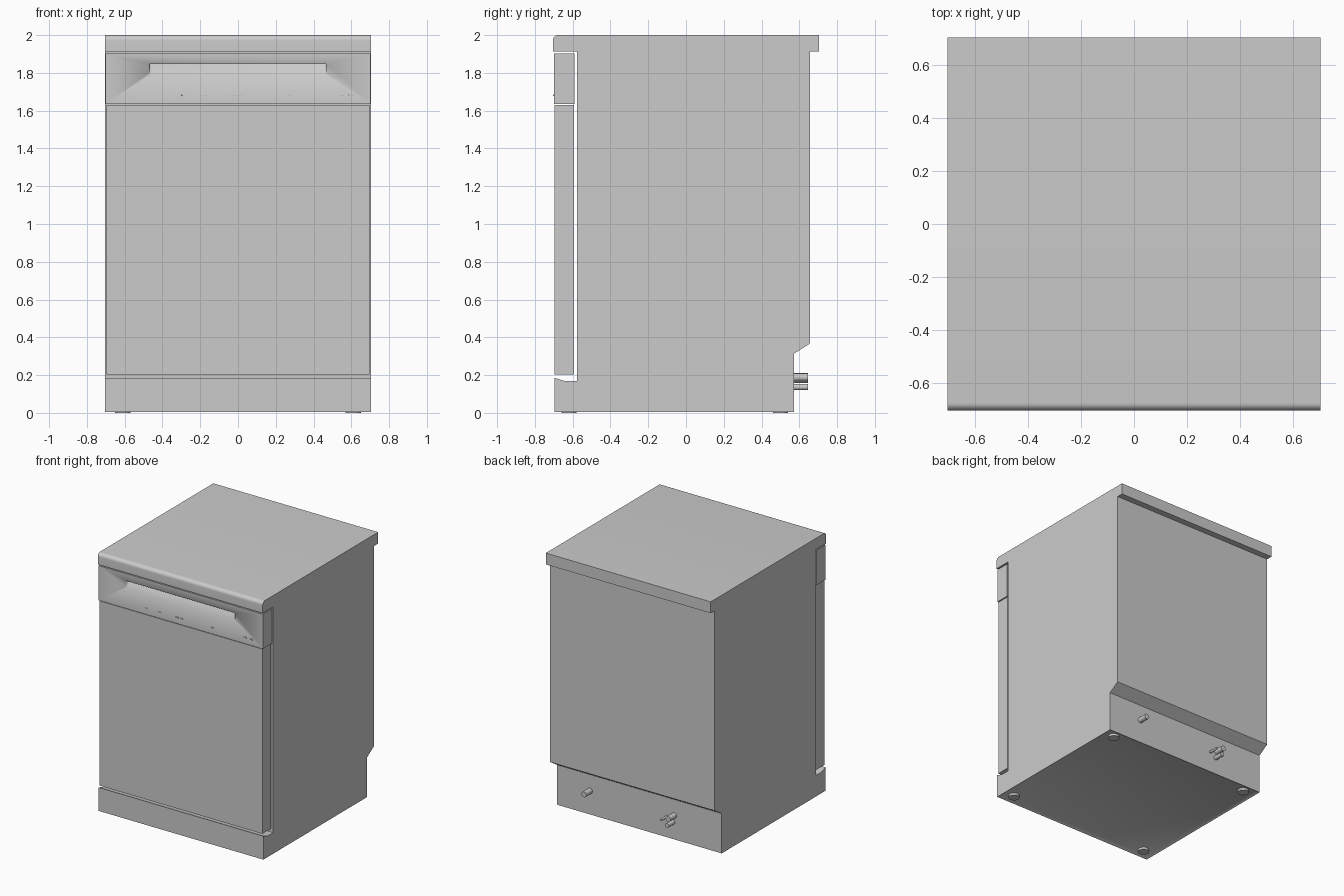
import bpy, bmesh, math
from mathutils import Matrix, Vector

if "Cube" in bpy.data.objects:
    bpy.data.objects.remove(bpy.data.objects["Cube"])

W = 0.705


def finish(name, bm):
    bmesh.ops.recalc_face_normals(bm, faces=bm.faces[:])
    me = bpy.data.meshes.new(name)
    bm.to_mesh(me)
    bm.free()
    ob = bpy.data.objects.new(name, me)
    bpy.context.collection.objects.link(ob)
    bpy.ops.object.select_all(action='DESELECT')
    ob.select_set(True)
    bpy.context.view_layer.objects.active = ob
    bpy.ops.object.shade_smooth_by_angle(angle=math.radians(35))
    return ob


def prism(profile, x0, x1):
    """Extrude a (y, z) side profile from x0 to x1."""
    bm = bmesh.new()
    face = bm.faces.new([bm.verts.new((x0, y, z)) for y, z in profile])
    ext = bmesh.ops.extrude_face_region(bm, geom=[face])
    verts = [g for g in ext['geom'] if isinstance(g, bmesh.types.BMVert)]
    bmesh.ops.translate(bm, verts=verts, vec=(x1 - x0, 0, 0))
    bmesh.ops.recalc_face_normals(bm, faces=bm.faces[:])
    return bm


def block(name, half_x, y0, y1, z0, z1, x=0.0, bevel=0.0):
    bm = prism([(y0, z0), (y1, z0), (y1, z1), (y0, z1)], x - half_x, x + half_x)
    if bevel:
        bmesh.ops.bevel(bm, geom=bm.edges[:], offset=bevel, segments=2,
                        profile=0.5, affect='EDGES')
    return finish(name, bm)


def cylinder(name, start, end, radius, sides=24):
    a, b = Vector(start), Vector(end)
    rot = (b - a).to_track_quat('Z', 'Y').to_matrix().to_4x4()
    bm = bmesh.new()
    bmesh.ops.create_cone(bm, cap_ends=True, segments=sides, radius1=radius,
                          radius2=radius, depth=(b - a).length,
                          matrix=Matrix.Translation((a + b) / 2) @ rot)
    return finish(name, bm)


# Cabinet with plinth at the front and stepped back, recessed underneath
bm = prism([(-0.697, 0.005), (0.571, 0.005), (0.571, 0.313), (0.656, 0.367),
            (0.656, 1.912), (-0.578, 1.912), (-0.578, 0.168), (-0.64, 0.168),
            (-0.697, 0.186)], -W, W)
bottom = min(bm.faces, key=lambda f: f.calc_center_median().z)
bmesh.ops.inset_region(bm, faces=[bottom], thickness=0.035)
bmesh.ops.translate(bm, verts=bottom.verts[:], vec=(0, 0, 0.012))
finish("cabinet", bm)

# Worktop with rounded front edge
r = 0.028
arc = [(-0.705 + r - r * math.sin(t), 2 - r + r * math.cos(t))
       for t in [math.pi / 2 * i / 8 for i in range(9)]]
finish("worktop", prism(arc + [(-0.705, 1.912), (0.705, 1.912), (0.705, 2)], -W, W))

# Door
block("door_panel", 0.696, -0.696, -0.593, 0.202, 1.629)

# Control panel with a sloped grip pocket
panel = block("control_panel", 0.702, -0.7, -0.59, 1.634, 1.902)
bm = prism([(-0.73, 1.79), (-0.7, 1.79), (-0.655, 1.848), (-0.73, 1.848)], -0.468, 0.466)
ends = [e for e in bm.edges if abs(e.verts[0].co.x - e.verts[1].co.x) < 1e-5
        and all(v.co.y > -0.72 for v in e.verts)]
bmesh.ops.bevel(bm, geom=ends, offset=0.008, segments=3, profile=0.5, affect='EDGES')
cutter = finish("pocket_cutter", bm)
cutter.hide_render = True
mod = panel.modifiers.new("pocket", 'BOOLEAN')
mod.object = cutter
mod.solver = 'EXACT'
bpy.context.view_layer.objects.active = panel
bpy.ops.object.modifier_apply(modifier=mod.name)
bpy.data.objects.remove(cutter, do_unlink=True)

# Small raised touch buttons
for i, (x, half) in enumerate([(-0.29, 0.008), (-0.18, 0.014), (-0.03, 0.012),
                               (0.01, 0.008), (0.27, 0.01), (0.55, 0.012), (0.60, 0.014)]):
    block(f"button_{i + 1}", half, -0.704, -0.699, 1.677, 1.685, x=x, bevel=0.001)

# Hose and cable connectors at the back
for name, x, z, rad in [("drain_connector", 0.42, 0.188, 0.021),
                        ("inlet_connector", -0.30, 0.190, 0.021),
                        ("lower_connector", -0.29, 0.137, 0.017),
                        ("power_cable", -0.24, 0.168, 0.009)]:
    cylinder(name, (x, 0.56, z), (x, 0.647, z), rad)

# Feet set into the base recess
for side, x in (("left", -0.61), ("right", 0.61)):
    for end, y in (("front", -0.62), ("back", 0.50)):
        cylinder(f"{end}_{side}_foot", (x, y, 0.0), (x, y, 0.03), 0.04, 32)
